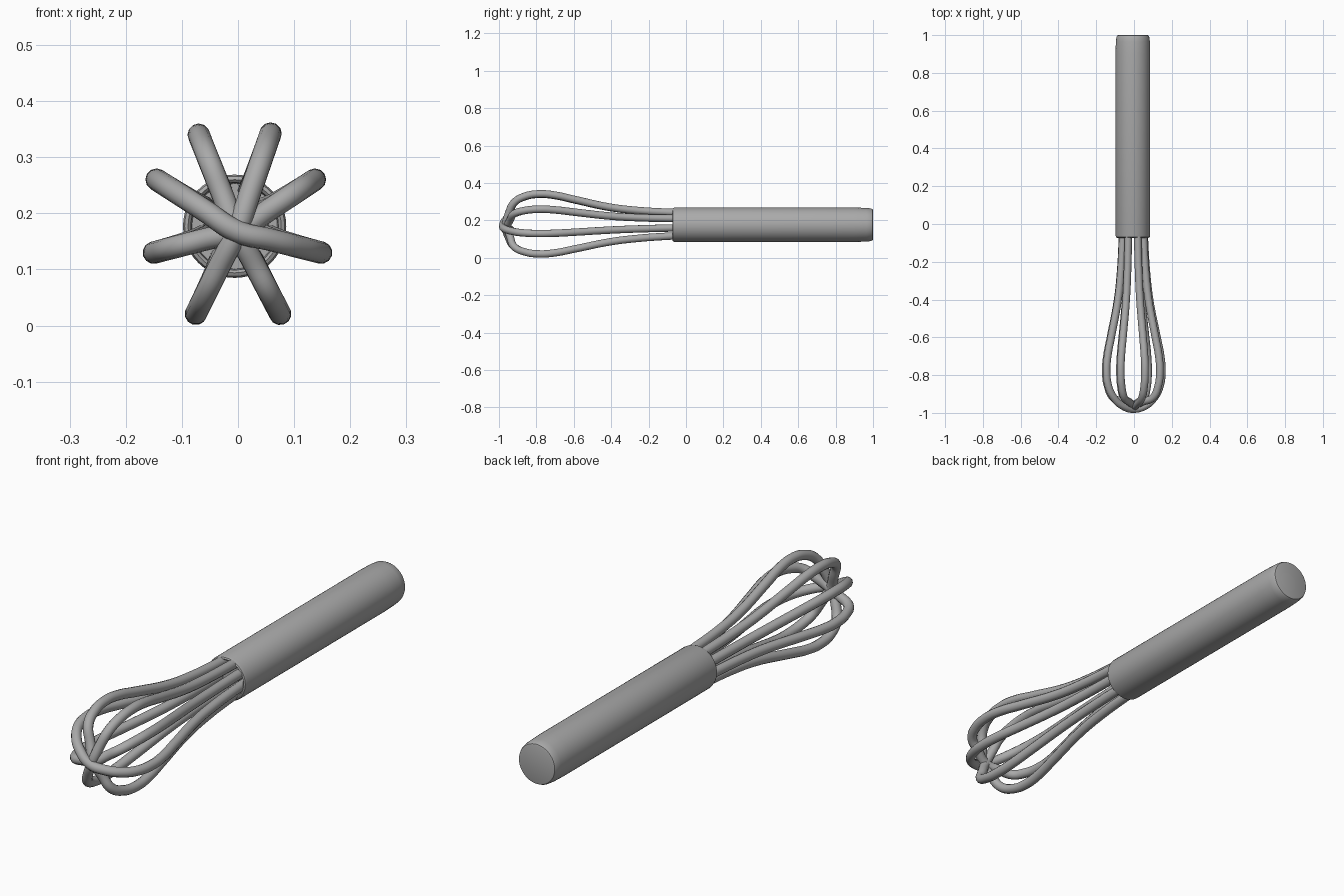
import bpy, bmesh
from math import cos, sin, pi
from mathutils import Vector

cube = bpy.data.objects.get("Cube")
if cube:
    bpy.data.objects.remove(cube)

grey = bpy.data.materials.new("Grey metal")
grey.use_nodes = True
colour = (0.4, 0.4, 0.4, 1)
grey.diffuse_color = colour
grey.node_tree.nodes["Principled BSDF"].inputs["Base Color"].default_value = colour


# Handle: turned profile (radius, y) with rounded butt and recessed front socket
def make_handle(profile, centre, sides=48):
    bm = bmesh.new()
    rings = []
    for r, y in profile:
        rings.append([bm.verts.new((centre[0] + r * cos(2 * pi * i / sides), y,
                                    centre[1] + r * sin(2 * pi * i / sides)))
                      for i in range(sides)])
    for a, b in zip(rings, rings[1:]):
        for i in range(sides):
            j = (i + 1) % sides
            bm.faces.new((a[i], a[j], b[j], b[i]))
    bm.faces.new(rings[0])
    bm.faces.new(rings[-1])
    bmesh.ops.recalc_face_normals(bm, faces=bm.faces)
    mesh = bpy.data.meshes.new("handle")
    bm.to_mesh(mesh)
    bm.free()
    mesh.materials.append(grey)
    obj = bpy.data.objects.new("handle", mesh)
    bpy.context.collection.objects.link(obj)
    bpy.ops.object.select_all(action='DESELECT')
    obj.select_set(True)
    bpy.context.view_layer.objects.active = obj
    bpy.ops.object.shade_smooth_by_angle(angle=0.7)


make_handle([(0.076, -0.04), (0.078, -0.068), (0.083, -0.073), (0.089, -0.07),
             (0.092, -0.06), (0.092, 0.9), (0.09, 0.965), (0.087, 0.99),
             (0.083, 0.998), (0.077, 1.0)], (-0.006, 0.177))

# Wire spread as a fraction of its widest reach, along y
SPREAD = [(-0.02, 0.38), (-0.1, 0.4), (-0.25, 0.46), (-0.4, 0.57), (-0.6, 0.83),
          (-0.7, 0.96), (-0.78, 1.0), (-0.86, 0.93), (-0.92, 0.73)]
BASE, TIP = Vector((-0.005, 0.18)), Vector((-0.002, 0.168))


def strand(end):
    pts = []
    for y, f in SPREAD:
        t = min(1, max(0, -y / 0.78))
        axis = BASE.lerp(TIP, t)
        p = axis + (Vector(end) - axis) * f
        pts.append((p.x, y, p.y))
    return pts


# Wire loop: two strands joined at the tip
def wire(name, end_a, end_b, tip):
    points = []
    for side in (strand(end_a), strand(end_b)[::-1]):
        points += side
        if len(points) == len(side):
            # shoulders either side of the tip keep the nose round
            for end, f in ((end_a, 0.4), (None, 0), (end_b, 0.4)):
                p = TIP if end is None else TIP.lerp(Vector(end), f)
                points.append((p.x, tip if end is None else tip + 0.016, p.y))
    curve = bpy.data.curves.new(name, 'CURVE')
    curve.dimensions = '3D'
    curve.bevel_depth = 0.02
    curve.bevel_resolution = 4
    curve.resolution_u = 6
    spline = curve.splines.new('BEZIER')
    spline.bezier_points.add(len(points) - 1)
    for bp, co in zip(spline.bezier_points, points):
        bp.co = co
        bp.handle_left_type = bp.handle_right_type = 'AUTO'
    curve.materials.append(grey)
    obj = bpy.data.objects.new(name, curve)
    bpy.context.collection.objects.link(obj)


wire("wire_loop_outer", (-0.145, 0.26), (0.148, 0.13), -0.98)
wire("wire_loop_inner", (0.137, 0.26), (-0.15, 0.13), -0.955)
wire("wire_loop_steep_left", (-0.07, 0.34), (0.075, 0.021), -0.955)
wire("wire_loop_steep_right", (0.058, 0.342), (-0.075, 0.021), -0.965)
